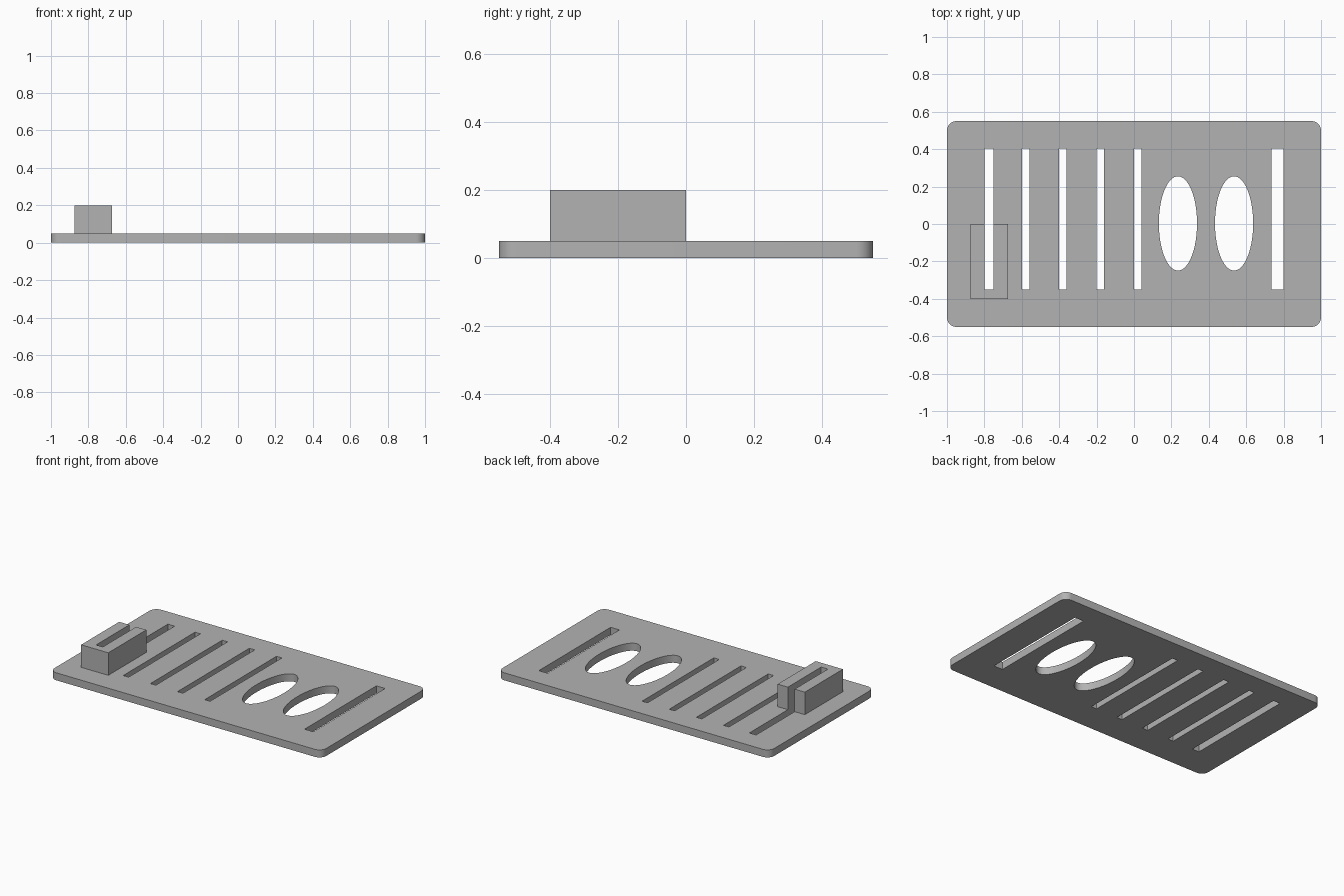
import bpy
import bmesh
from math import cos, sin, pi, radians

cube = bpy.data.objects.get("Cube")
if cube:
    bpy.data.objects.remove(cube, do_unlink=True)

THICK = 0.05
grey = bpy.data.materials.new("plain_grey")
grey.use_nodes = True
COLOUR = (0.45, 0.45, 0.45, 1)
grey.diffuse_color = COLOUR
grey.node_tree.nodes["Principled BSDF"].inputs["Base Color"].default_value = COLOUR


def prism(name, outline, z0, z1):
    """Extrude a counter-clockwise outline from z0 to z1."""
    bm = bmesh.new()
    low = [bm.verts.new((x, y, z0)) for x, y in outline]
    high = [bm.verts.new((x, y, z1)) for x, y in outline]
    bm.faces.new(low[::-1])
    bm.faces.new(high)
    n = len(outline)
    for i in range(n):
        j = (i + 1) % n
        bm.faces.new((low[i], low[j], high[j], high[i]))
    mesh = bpy.data.meshes.new(name)
    bm.to_mesh(mesh)
    bm.free()
    mesh.materials.append(grey)
    obj = bpy.data.objects.new(name, mesh)
    bpy.context.collection.objects.link(obj)
    return obj


def rectangle(x0, x1, y0, y1):
    return [(x0, y0), (x1, y0), (x1, y1), (x0, y1)]


def ellipse(cx, cy, rx, ry, steps=64):
    return [(cx + rx * cos(2 * pi * i / steps), cy + ry * sin(2 * pi * i / steps))
            for i in range(steps)]


def rounded_rectangle(hx, hy, r, steps=8):
    points = []
    for k, (sx, sy) in enumerate([(1, 1), (-1, 1), (-1, -1), (1, -1)]):
        for i in range(steps + 1):
            a = pi / 2 * (k + i / steps)
            points.append((sx * (hx - r) + r * cos(a), sy * (hy - r) + r * sin(a)))
    return points


# Base plate with rounded corners, and the raised block on it
plate = prism("base_plate", rounded_rectangle(1, 0.55, 0.05), 0, THICK)
block = prism("raised_block", rectangle(-0.875, -0.675, -0.4, 0), THICK, 0.2)

# Cutters: straight slots (the first also splits the block) and two oval holes
slots = [(-0.8, -0.75)] + [(x, x + 0.04) for x in (-0.6, -0.4, -0.2, 0)] + [(0.735, 0.8)]
cutters = [prism("slot_cutter", rectangle(x0, x1, -0.35, 0.405), -0.1, 0.3)
           for x0, x1 in slots]
cutters += [prism("oval_cutter", ellipse(x, 0.003, 0.102, 0.252), -0.1, 0.3)
            for x in (0.235, 0.535)]


def cut(target, tools):
    for tool in tools:
        mod = target.modifiers.new("cut", "BOOLEAN")
        mod.operation = "DIFFERENCE"
        mod.solver = "EXACT"
        mod.object = tool
    bpy.ops.object.select_all(action="DESELECT")
    target.select_set(True)
    bpy.context.view_layer.objects.active = target
    for mod in list(target.modifiers):
        bpy.ops.object.modifier_apply(modifier=mod.name)
    bpy.ops.object.shade_smooth_by_angle(angle=radians(30))


cut(plate, cutters)
cut(block, cutters[:1])
for tool in cutters:
    bpy.data.objects.remove(tool, do_unlink=True)
